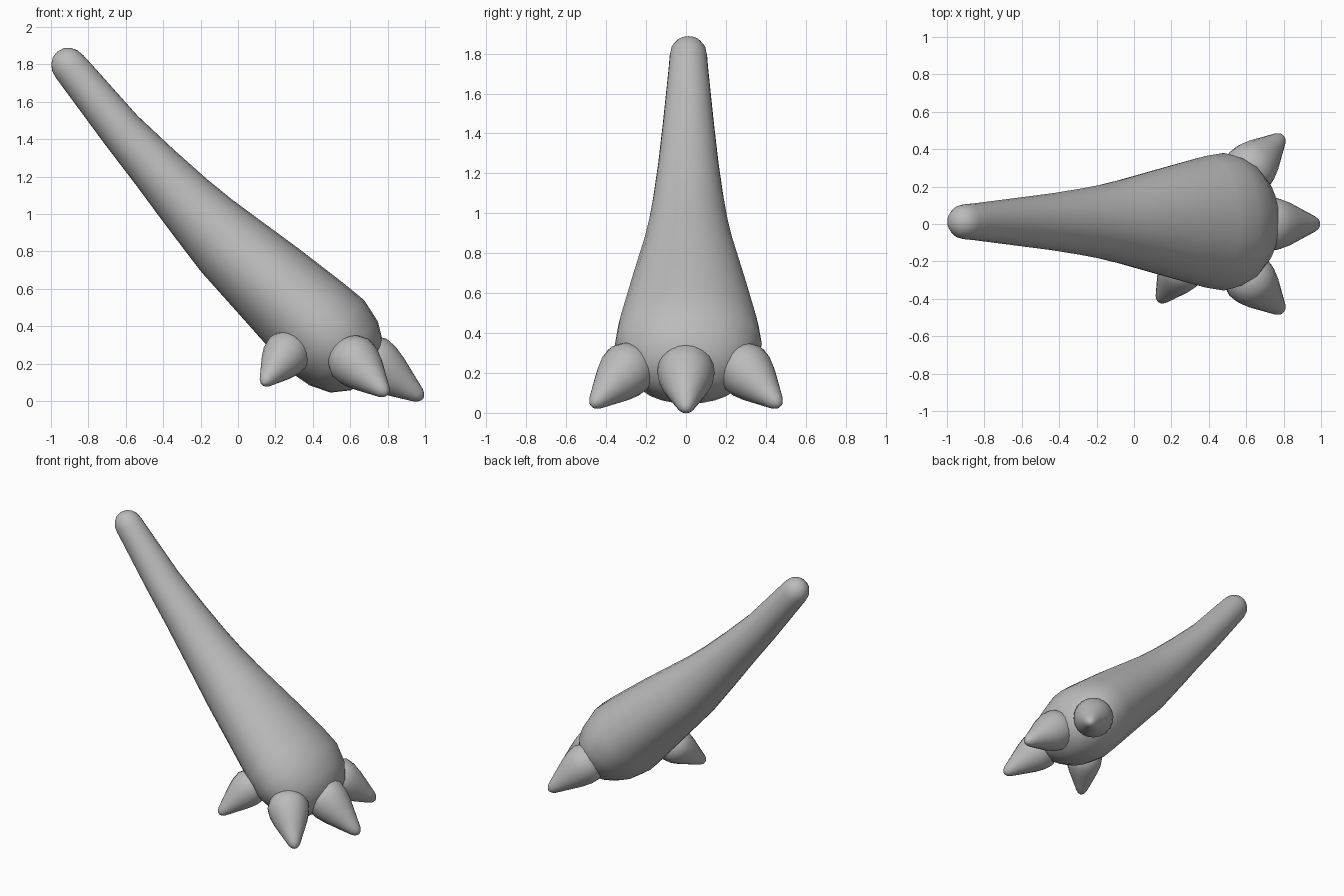
import bpy, bmesh, math
from mathutils import Vector

cube = bpy.data.objects.get("Cube")
if cube:
    bpy.data.objects.remove(cube, do_unlink=True)

grey = bpy.data.materials.new("plain_grey")
grey.use_nodes = True
GREY = (0.5, 0.5, 0.5, 1)
grey.diffuse_color = GREY
grey.node_tree.nodes["Principled BSDF"].inputs["Base Color"].default_value = GREY


def loft(name, start, rings, end, sides):
    """Skin elliptical rings (centre, side vector, up vector) and close both ends on a pole."""
    bm = bmesh.new()
    loops = []
    for centre, side, up in rings:
        loops.append([bm.verts.new(centre + side * math.cos(a) + up * math.sin(a))
                      for a in (2 * math.pi * i / sides for i in range(sides))])
    for a, b in zip(loops, loops[1:]):
        for i in range(sides):
            j = (i + 1) % sides
            bm.faces.new((a[i], a[j], b[j], b[i]))
    for pole, loop in ((start, loops[0]), (end, loops[-1])):
        v = bm.verts.new(pole)
        for i in range(sides):
            bm.faces.new((v, loop[i], loop[(i + 1) % sides]))
    bmesh.ops.recalc_face_normals(bm, faces=bm.faces)
    for f in bm.faces:
        f.smooth = True
    mesh = bpy.data.meshes.new(name)
    bm.to_mesh(mesh)
    bm.free()
    mesh.materials.append(grey)
    obj = bpy.data.objects.new(name, mesh)
    bpy.context.collection.objects.link(obj)
    return obj


# Leg: slanting tapered limb, stations are x, z, thickness radius, width radius
Y = 0.012
stations = [
    (-0.961, 1.862, 0.038, 0.038), (-0.946, 1.844, 0.068, 0.068),
    (-0.926, 1.820, 0.087, 0.087), (-0.900, 1.788, 0.095, 0.094),
    (-0.850, 1.727, 0.099, 0.099), (-0.625, 1.450, 0.116, 0.128),
    (-0.440, 1.245, 0.139, 0.152), (-0.285, 1.075, 0.163, 0.177),
    (-0.165, 0.950, 0.184, 0.200), (-0.055, 0.840, 0.206, 0.227),
    (0.165, 0.640, 0.237, 0.290), (0.385, 0.435, 0.265, 0.352),
    (0.480, 0.345, 0.275, 0.368), (0.565, 0.255, 0.250, 0.340),
    (0.635, 0.180, 0.195, 0.270), (0.680, 0.135, 0.110, 0.160),
]
centres = [Vector((x, Y, z)) for x, z, _, _ in stations]
rings = []
for i, (x, z, thick, wide) in enumerate(stations):
    tangent = (centres[min(i + 1, len(centres) - 1)] - centres[max(i - 1, 0)]).normalized()
    side = Vector((0, 1, 0))
    rings.append((centres[i], side * wide, side.cross(tangent) * thick))
loft("leg", Vector((-0.966, Y, 1.868)), rings, Vector((0.70, Y, 0.115)), 24)

# Claws: blunt bullet shapes, profile is position along the axis and relative radius
profile = [(-0.30, 0.55), (-0.16, 0.85), (0, 1.0), (0.18, 0.96), (0.38, 0.81), (0.58, 0.61),
           (0.78, 0.41), (0.90, 0.29), (0.96, 0.19), (0.99, 0.09)]


def claw(name, base, tip, radius):
    base, tip = Vector(base), Vector(tip)
    axis = tip - base
    side = axis.cross(Vector((0, 0, 1))).normalized()
    up = side.cross(axis).normalized()
    rings = [(base + axis * t, side * radius * r, up * radius * r) for t, r in profile]
    loft(name, base - axis * 0.34, rings, tip, 20)


claw("middle_claw", (0.71, 0, 0.215), (0.99, 0, 0.012), 0.145)
for label, s in (("right", -1), ("left", 1)):
    claw(label + "_claw", (0.61, s * 0.285, 0.225), (0.795, s * 0.47, 0.035), 0.14)
claw("thumb_claw", (0.265, -0.225, 0.26), (0.135, -0.415, 0.09), 0.125)
